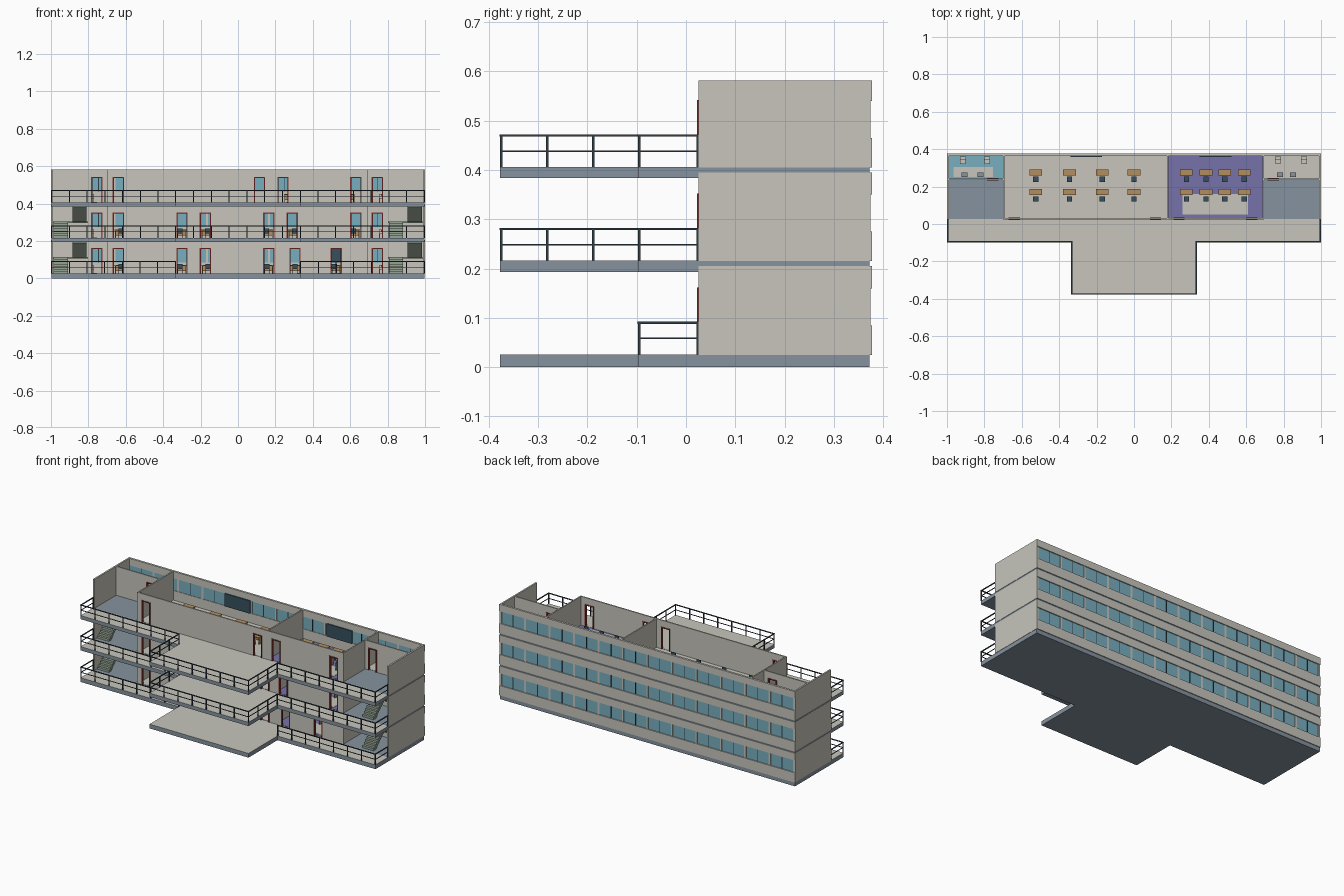
import bpy, bmesh, math
from mathutils import Vector

if "Cube" in bpy.data.objects:
    bpy.data.objects.remove(bpy.data.objects["Cube"])


def material(name, rgb):
    m = bpy.data.materials.new(name)
    m.diffuse_color = (*rgb, 1)
    m.use_nodes = True
    m.node_tree.nodes["Principled BSDF"].inputs["Base Color"].default_value = m.diffuse_color
    return m


WALL = material("warm_grey_plaster", (0.57, 0.56, 0.50))
SLAB = material("blue_grey_concrete", (0.235, 0.29, 0.345))
GLASS = material("blue_glass", (0.19, 0.43, 0.53))
RAIL = material("dark_steel", (0.028, 0.048, 0.065))
WOOD = material("desk_wood", (0.445, 0.275, 0.117))
RED = material("red_door_frame", (0.26, 0.035, 0.03))
PURPLE = material("purple_floor", (0.18, 0.168, 0.40))
STAIR = material("green_grey_stair", (0.305, 0.376, 0.296))
CHAIR = material("dark_teal", (0.038, 0.08, 0.114))


def boxes(name, items, mat):
    """One object from boxes given as (x0, x1, y0, y1, z0, z1)."""
    bm = bmesh.new()
    for x0, x1, y0, y1, z0, z1 in items:
        geo = bmesh.ops.create_cube(bm, size=1)
        for v in geo["verts"]:
            v.co = Vector(((x0 + x1) / 2 + v.co.x * (x1 - x0),
                           (y0 + y1) / 2 + v.co.y * (y1 - y0),
                           (z0 + z1) / 2 + v.co.z * (z1 - z0)))
    return finish(name, bm, mat)


def finish(name, bm, mat):
    me = bpy.data.meshes.new(name)
    bm.to_mesh(me)
    bm.free()
    me.materials.append(mat)
    ob = bpy.data.objects.new(name, me)
    bpy.context.collection.objects.link(ob)
    return ob


def prism(name, outline, axis, a, b, mat):
    """Extrude a 2D outline along z (xy outline) or x (yz outline)."""
    bm = bmesh.new()
    put = (lambda p, t: (p[0], p[1], t)) if axis == "z" else (lambda p, t: (t, p[0], p[1]))
    face = bm.faces.new([bm.verts.new(put(p, a)) for p in outline])
    ext = bmesh.ops.extrude_face_region(bm, geom=[face])
    shift = Vector(put((0, 0), b - a))
    for v in ext["geom"]:
        if isinstance(v, bmesh.types.BMVert):
            v.co += shift
    bmesh.ops.recalc_face_normals(bm, faces=bm.faces)
    return finish(name, bm, mat)


DOOR_W, DOOR_H, WALL_H = 0.056, 0.135, 0.18


def door_wall(x0, x1, y, z, doors):
    """Wall pieces around door openings, plus the frame pieces."""
    pieces, frames, left = [], [], x0
    for d in doors:
        a, b = d - DOOR_W / 2, d + DOOR_W / 2
        top = z + DOOR_H
        pieces += [(left, a, y, y + 0.008, z, z + WALL_H), (a, b, y, y + 0.008, top, z + WALL_H)]
        f = (y - 0.003, y + 0.011)
        frames += [(a - 0.002, a + 0.004, *f, z, top), (b - 0.004, b + 0.002, *f, z, top),
                   (a - 0.002, b + 0.002, *f, top - 0.004, top + 0.002)]
        left = b
    pieces.append((left, x1, y, y + 0.008, z, z + WALL_H))
    return pieces, frames


def railing(name, path, z):
    """Posts, middle rail and top rail along a path of axis-aligned runs."""
    parts, r = [], 0.0025
    for (ax, ay), (bx, by) in zip(path, path[1:]):
        n = max(1, round(math.hypot(bx - ax, by - ay) / 0.093))
        for i in range(n + 1):
            px, py = ax + (bx - ax) * i / n, ay + (by - ay) * i / n
            parts.append((px - r, px + r, py - r, py + r, z, z + 0.066))
        for h, t in ((0.034, 0.002), (0.066, 0.003)):
            parts.append((min(ax, bx) - t, max(ax, bx) + t, min(ay, by) - t, max(ay, by) + t,
                          z + h - t, z + h + t / 2))
    boxes(name, parts, RAIL)


def stairs(name, x, z):
    """Two flights that turn back at a half landing; x is the left edge."""
    n, rise, run = 7, 0.09, 0.1

    def flight(label, xa, start, direction, base):
        pts = [(start, base)]
        for i in range(n):
            y = start + direction * run * i / n
            h = base + rise * (i + 1) / n
            pts += [(y, h), (y + direction * run / n, h)]
        pts += [(start + direction * run, base + rise - 0.016),
                (start + direction * run / n, base - 0.004)]
        prism(name + label, pts, "x", xa, xa + 0.077, STAIR)

    flight("_lower_flight", x, 0.05, 1, z)
    flight("_upper_flight", x + 0.1, 0.15, -1, z + rise)
    boxes(name + "_landing", [(x - 0.004, x + 0.185, 0.145, 0.238, z + 0.08, z + rise)], STAIR)


# Floor plan outline: long corridor block with a projecting terrace
OUT = [(-0.998, -0.097), (-0.335, -0.097), (-0.335, -0.377), (0.335, -0.377),
       (0.335, -0.097), (0.998, -0.097), (0.998, 0.372), (-0.998, 0.372)]
DECK = OUT[:6] + [(0.998, 0.026), (-0.998, 0.026)]

# Per storey: floor level, slab underside, partitions, front doors, board positions
STOREYS = [
    ("ground", 0.025, 0.0, (-0.24, 0.235), (-0.64, -0.3, -0.175, 0.165, 0.305, 0.525)),
    ("middle", 0.215, 0.193, (-0.24, 0.23), (-0.64, -0.3, -0.175, 0.165, 0.29, 0.63)),
    ("upper", 0.405, 0.384, (0.18,), (-0.64, 0.115, 0.24, 0.63)),
]

for level, z, under, parts, doors in STOREYS:
    top = z + WALL_H - (0.003 if level == "upper" else 0)
    prism(level + "_slab", OUT, "z", under, z, SLAB)
    prism(level + "_deck_surface", DECK, "z", z, z + 0.001, WALL)

    # Front walls, washroom walls, cross walls
    walls, frames = door_wall(-0.7, 0.695, 0.025, z, doors)
    for x0, x1, d in ((-0.99, -0.7, -0.755), (0.695, 0.99, 0.745)):
        w, f = door_wall(x0, x1, 0.236, z, [d])
        walls += w
        frames += f
    walls += [(x - 0.004, x + 0.004, 0.026, 0.368, z, top) for x in (-0.696, 0.691, *parts)]
    walls = [(*w[:5], min(w[5], top)) for w in walls]
    boxes(level + "_inner_walls", walls, WALL)
    boxes(level + "_door_frames", frames, RED)
    boxes(level + "_side_walls", [(s * 0.995 - 0.005, s * 0.995 + 0.005, 0.025, 0.372, z, top)
                                  for s in (-1, 1)], WALL)

    # Back wall: sill band, header band, ribbon glazing and mullions
    boxes(level + "_back_bands", [(-1, 1, 0.364, 0.377, z, z + 0.06),
                                  (-1, 1, 0.364, 0.377, z + 0.135, top)], WALL)
    boxes(level + "_back_glass", [(-0.995, 0.995, 0.367, 0.371, z + 0.06, z + 0.135)], GLASS)
    count = 12
    xs = [-0.993 + 1.986 * i / count for i in range(count + 1)]
    boxes(level + "_back_piers", [(x - 0.006, x + 0.006, 0.365, 0.374, z + 0.06, z + 0.135)
                                  for x in xs], WALL)
    boxes(level + "_back_mullions", [(x + 0.08, x + 0.084, 0.366, 0.373, z + 0.06, z + 0.135)
                                     for x in xs[:-1]], RAIL)

    # Room floors
    boxes(level + "_room_floor", [(-0.692, parts[-1], 0.033, 0.364, z, z + 0.0015),
                                  (0.695, 0.99, 0.244, 0.364, z, z + 0.0015)], WALL)
    boxes(level + "_purple_floor", [(parts[-1], 0.688, 0.033, 0.364, z, z + 0.0015)], PURPLE)
    boxes(level + "_washroom_floor", [(-0.99, -0.7, 0.244, 0.364, z, z + 0.0015)], GLASS)
    boxes(level + "_pale_mats", [(parts[-1] + 0.08, 0.61, 0.05, 0.16, z, z + 0.003),
                                 (-0.965, -0.755, 0.25, 0.305, z, z + 0.003)], WALL)

    # Desks and chairs in rows, one board per room
    desks, chairs, boards = [], [], []
    if level == "upper":
        rooms = [(-0.525, -0.345, -0.17, 0.0), (0.28, 0.385, 0.485, 0.59)]
        centres = (-0.255, 0.435)
    else:
        edges = (-0.695, *parts, 0.69)
        centres = [(a + b) / 2 for a, b in zip(edges, edges[1:])]
        rooms = [[c + k * 0.105 for k in (-1.5, -0.5, 0.5, 1.5)] for c in centres]
    for x in [x for room in rooms for x in room]:
        for y in (0.275, 0.17):
            desks += [(x - 0.034, x + 0.034, y - 0.016, y + 0.016, z + 0.04, z + 0.045),
                      (x - 0.032, x - 0.028, y - 0.014, y + 0.014, z, z + 0.04),
                      (x + 0.028, x + 0.032, y - 0.014, y + 0.014, z, z + 0.04),
                      (x - 0.028, x + 0.028, y + 0.01, y + 0.013, z + 0.015, z + 0.04)]
            c = y - 0.036
            chairs += [(x - 0.014, x + 0.014, c - 0.014, c + 0.014, z + 0.024, z + 0.028),
                       (x - 0.014, x + 0.014, c - 0.015, c - 0.011, z + 0.028, z + 0.052)]
            chairs += [(x + i - 0.0015, x + i + 0.0015, c + j - 0.0015, c + j + 0.0015, z, z + 0.024)
                       for i in (-0.012, 0.012) for j in (-0.012, 0.012)]
    boxes(level + "_desks", desks, WOOD)
    boxes(level + "_chairs", chairs, CHAIR)
    boxes(level + "_boards", [(c - 0.085, c + 0.085, 0.357, 0.364, z + 0.06, z + 0.138)
                              for c in centres], CHAIR)

    # Washroom fixtures
    toilets, basins = [], []
    for xs_t, xs_b in (((-0.915, -0.785), (-0.905, -0.82)), ((0.77, 0.91), (0.78, 0.85))):
        for x in xs_t:
            toilets += [(x - 0.014, x + 0.014, 0.322, 0.345, z, z + 0.024),
                        (x - 0.016, x + 0.016, 0.345, 0.36, z, z + 0.045)]
        for x in xs_b:
            basins += [(x - 0.016, x + 0.016, 0.252, 0.275, z + 0.035, z + 0.043),
                       (x - 0.005, x + 0.005, 0.256, 0.266, z, z + 0.035)]
    boxes(level + "_toilets", toilets, WALL)
    boxes(level + "_basins", basins, SLAB)

    # Balcony railings; the ground terrace stays open
    for_left = [(-0.996, 0.024), (-0.996, -0.095), (-0.335, -0.095)]
    for_right = [(-x, y) for x, y in reversed(for_left)]
    if level == "ground":
        railing("ground_left_railing", for_left, z)
        railing("ground_right_railing", for_right, z)
    else:
        corner = [(-0.333, -0.375), (0.333, -0.375)]
        path = for_left[:2] + [(-0.333, -0.095)] + corner + [(0.333, -0.095)] + for_right[1:]
        railing(level + "_railing", path, z)

    # Stairs in both open end bays
    if level != "upper":
        stairs(level + "_left_stair", -0.986, z)
        stairs(level + "_right_stair", 0.806, z)
